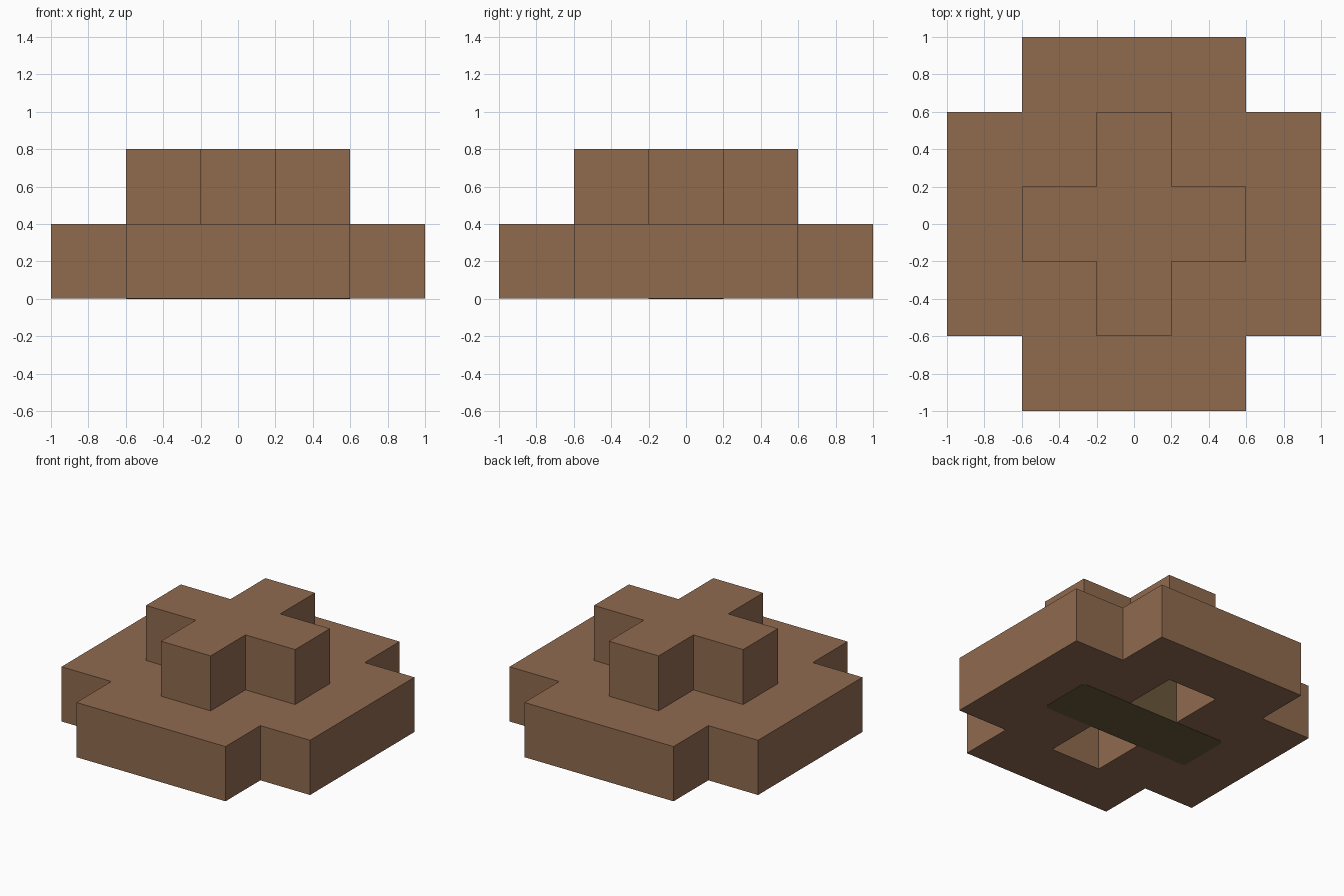
import bpy, bmesh

old = bpy.data.objects.get("Cube")
if old:
    bpy.data.objects.remove(old, do_unlink=True)


def material(name, rgb):
    mat = bpy.data.materials.new(name)
    mat.use_nodes = True
    mat.diffuse_color = (*rgb, 1)
    mat.node_tree.nodes["Principled BSDF"].inputs["Base Color"].default_value = (*rgb, 1)
    return mat


def prism(name, outline, low, high, mat):
    """Extrude a flat outline from one height to another."""
    bm = bmesh.new()
    base = bm.faces.new([bm.verts.new((x, y, low)) for x, y in outline])
    top = bmesh.ops.extrude_face_region(bm, geom=[base])["geom"]
    bmesh.ops.translate(bm, vec=(0, 0, high - low),
                        verts=[v for v in top if isinstance(v, bmesh.types.BMVert)])
    bmesh.ops.recalc_face_normals(bm, faces=bm.faces)
    mesh = bpy.data.meshes.new(name)
    bm.to_mesh(mesh)
    bm.free()
    mesh.materials.append(mat)
    obj = bpy.data.objects.new(name, mesh)
    bpy.context.collection.objects.link(obj)
    return obj


def plus(reach, half):
    """Plus outline, one quarter turned four times."""
    points = []
    x, y = (reach, half), (half, half)
    corner = [(reach, -half), x, y]
    for _ in range(4):
        points += corner
        corner = [(-b, a) for a, b in corner]
    return points


def chamfered(a, b, c):
    """Rectangle outline with clipped corners."""
    return [(a, c - b), (a, b - c), (a - c, b), (c - a, b),
            (-a, b - c), (-a, c - b), (c - a, -b), (a - c, -b)]


brown = material("brown", (0.279, 0.147, 0.078))
olive = material("dark_olive", (0.142, 0.096, 0.043))

# Broad base and the raised plus on top of it
base = prism("base", plus(1, 0.6), 0.002, 0.4, brown)
prism("raised_plus", plus(0.6, 0.2), 0.4, 0.8, brown)

# Slot open to the underside
cutter = prism("slot_cutter", chamfered(0.2, 0.6, 0.0001), -0.1, 0.5, brown)
cutter.hide_render = True
cutter.hide_set(True)
cut = base.modifiers.new("slot", "BOOLEAN")
cut.operation = "DIFFERENCE"
cut.solver = "EXACT"
cut.object = cutter

# Bar bridging the slot
prism("cross_bar", chamfered(0.6, 0.2, 0.02), 0, 0.4, olive)
